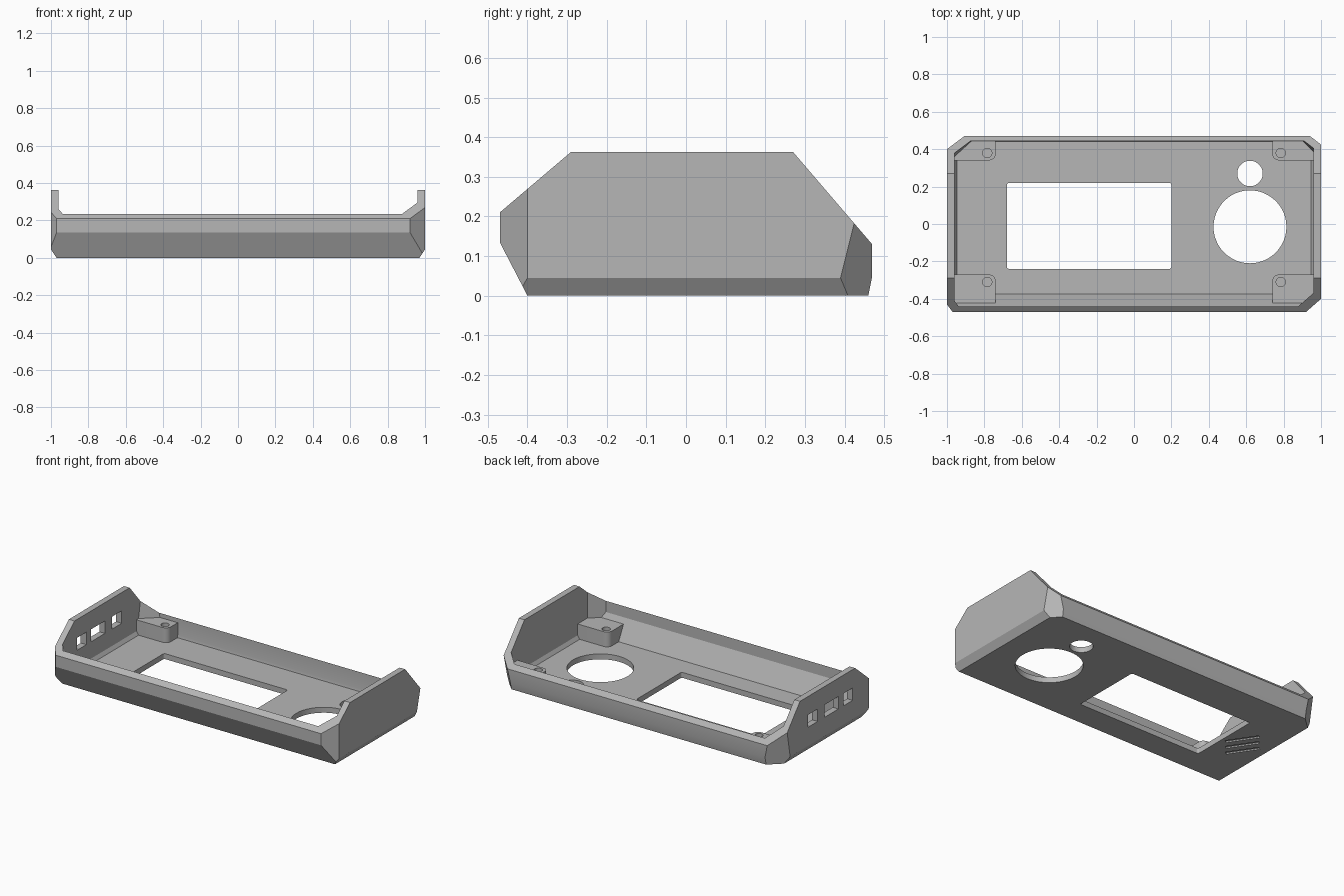
import bpy, bmesh, math
from mathutils import Vector, Matrix

if "Cube" in bpy.data.objects:
    bpy.data.objects.remove(bpy.data.objects["Cube"], do_unlink=True)

grey = bpy.data.materials.new("matte grey")
grey.use_nodes = True
grey.diffuse_color = (0.47, 0.47, 0.47, 1)
grey.node_tree.nodes["Principled BSDF"].inputs["Base Color"].default_value = grey.diffuse_color


def box_mesh(low, high):
    bm = bmesh.new()
    low, high = Vector(low), Vector(high)
    size = high - low
    bmesh.ops.create_cube(bm, size=1, matrix=Matrix.Translation((low + high) / 2) @ Matrix.Diagonal((*size, 1)))
    return bm


def trim(bm, planes, inset=None):
    """Cut a convex mesh by planes; inset is a depth, or 'wall' for each plane's own."""
    for point, normal, wall in planes:
        n = Vector(normal).normalized()
        depth = wall if inset == "wall" else (inset or 0)
        out = bmesh.ops.bisect_plane(bm, geom=bm.verts[:] + bm.edges[:] + bm.faces[:], dist=1e-6,
                                     plane_co=Vector(point) - n * depth, plane_no=n, clear_outer=True)
        rim = [e for e in out["geom_cut"] if isinstance(e, bmesh.types.BMEdge) and e.is_boundary]
        if len(rim) > 2:
            bmesh.ops.edgeloop_fill(bm, edges=rim)
    return bm


def round_uprights(bm, radius, test=lambda p: True):
    edges = [e for e in bm.edges
             if abs(e.verts[0].co.z - e.verts[1].co.z) > 0.01
             and (e.verts[0].co.xy - e.verts[1].co.xy).length < 1e-4 and test(e.verts[0].co)]
    bmesh.ops.bevel(bm, geom=edges, offset=radius, segments=5, affect="EDGES", profile=0.5)
    return bm


def make(name, bm):
    bmesh.ops.recalc_face_normals(bm, faces=bm.faces)
    mesh = bpy.data.meshes.new(name)
    bm.to_mesh(mesh)
    bm.free()
    mesh.materials.append(grey)
    ob = bpy.data.objects.new(name, mesh)
    bpy.context.collection.objects.link(ob)
    return ob


def activate(ob):
    bpy.ops.object.select_all(action="DESELECT")
    ob.select_set(True)
    bpy.context.view_layer.objects.active = ob


def carve(ob, bm):
    cutter = make("cutter", bm)
    cutter.hide_render = True
    activate(ob)
    mod = ob.modifiers.new("cut", "BOOLEAN")
    mod.operation, mod.solver, mod.object = "DIFFERENCE", "EXACT", cutter
    bpy.ops.object.modifier_apply(modifier=mod.name)
    bpy.data.objects.remove(cutter, do_unlink=True)


def cylinder(x, y, radius, z0, z1):
    bm = bmesh.new()
    bmesh.ops.create_cone(bm, cap_ends=True, segments=48, radius1=radius, radius2=radius, depth=z1 - z0,
                          matrix=Matrix.Translation((x, y, (z0 + z1) / 2)))
    return bm


# Wall planes: point, outward normal, wall thickness
walls = [
    ((1, 0, 0), (1, 0, 0), 0.04),
    ((-1, 0, 0), (-1, 0, 0), 0.04),
    ((0, -0.47, 0), (0, -1, 0), 0.03),
    ((0, 0.47, 0), (0, 1, 0), 0.025),
    ((0, 0, 0), (0, 0, -1), 0.035),
    # sloped front and bottom bevels
    ((0, -0.4, 0), (0, -0.135, -0.07), 0.04),
    ((0, 0.46, 0), (0, 0.05, -0.01), 0.025),
    ((0.97, 0, 0), (0.045, 0, -0.03), 0.04),
    ((-0.97, 0, 0), (-0.045, 0, -0.03), 0.04),
    # corner chamfers
    ((1, -0.4, 0), (0.07, -0.08, 0), 0.05),
    ((-1, -0.43, 0), (-0.04, -0.03, 0), 0.044),
    ((1, 0.39, 0.045), (0.08, 0.08, -0.02), 0.045),
    ((-1, 0.37, 0.045), (-0.1, 0.11, -0.02), 0.045),
]
# Sloping rim
rim = [
    ((0, 0, 0.363), (0, 0, 1), 0),
    ((0, -0.47, 0.21), (0, -0.153, 0.18), 0),
    ((0, 0.27, 0.363), (0, 0.23, 0.197), 0),
]

# Shell and cavity
shell = make("shell", trim(box_mesh((-1.2, -0.6, -0.1), (1.2, 0.6, 0.6)), walls + rim))
carve(shell, trim(box_mesh((-1.2, -0.6, -0.1), (1.2, 0.6, 0.8)), walls, "wall"))

# Floor openings
carve(shell, round_uprights(box_mesh((-0.68, -0.24, -0.1), (0.2, 0.22, 0.1)), 0.012))
carve(shell, cylinder(0.62, -0.015, 0.195, -0.1, 0.1))
carve(shell, cylinder(0.62, 0.27, 0.068, -0.1, 0.1))

# Ports in the end wall
for y0, y1 in ((-0.265, -0.17), (-0.12, 0.02), (0.09, 0.19)):
    carve(shell, box_mesh((-1.1, y0, 0.165), (-0.9, y1, 0.245)))

# Shallow diagonal grooves underneath
for i in (-1, 0, 1):
    groove = box_mesh((-0.1, -0.011, -0.05), (0.1, 0.011, 0.008))
    turn = Matrix.Translation((-0.81 + i * 0.043, i * 0.05, 0)) @ Matrix.Rotation(math.radians(124), 4, "Z")
    bmesh.ops.transform(groove, matrix=turn, verts=groove.verts)
    carve(shell, groove)

parts = [shell]
# Screw posts in the four corners
for xside, xname in ((-1, "right"), (1, "left")):
    for yside, yname, y_in, y_hole in ((-1, "front", -0.27, -0.31), (1, "back", 0.34, 0.38)):
        xs = sorted((xside * 0.74, xside * 1.2))
        ys = sorted((y_in, yside * 0.6))
        bm = box_mesh((xs[0], ys[0], 0.02), (xs[1], ys[1], 0.13))
        round_uprights(bm, 0.035, lambda p: abs(p.x) < 0.8 and abs(p.y) < 0.5)
        post = make(f"{yname}_{xname}_post", trim(bm, walls, 0.015))
        carve(post, cylinder(xside * 0.785, y_hole, 0.025, 0.04, 0.2))
        parts.append(post)

for ob in parts:
    activate(ob)
    bpy.ops.object.shade_smooth_by_angle(angle=math.radians(20))
